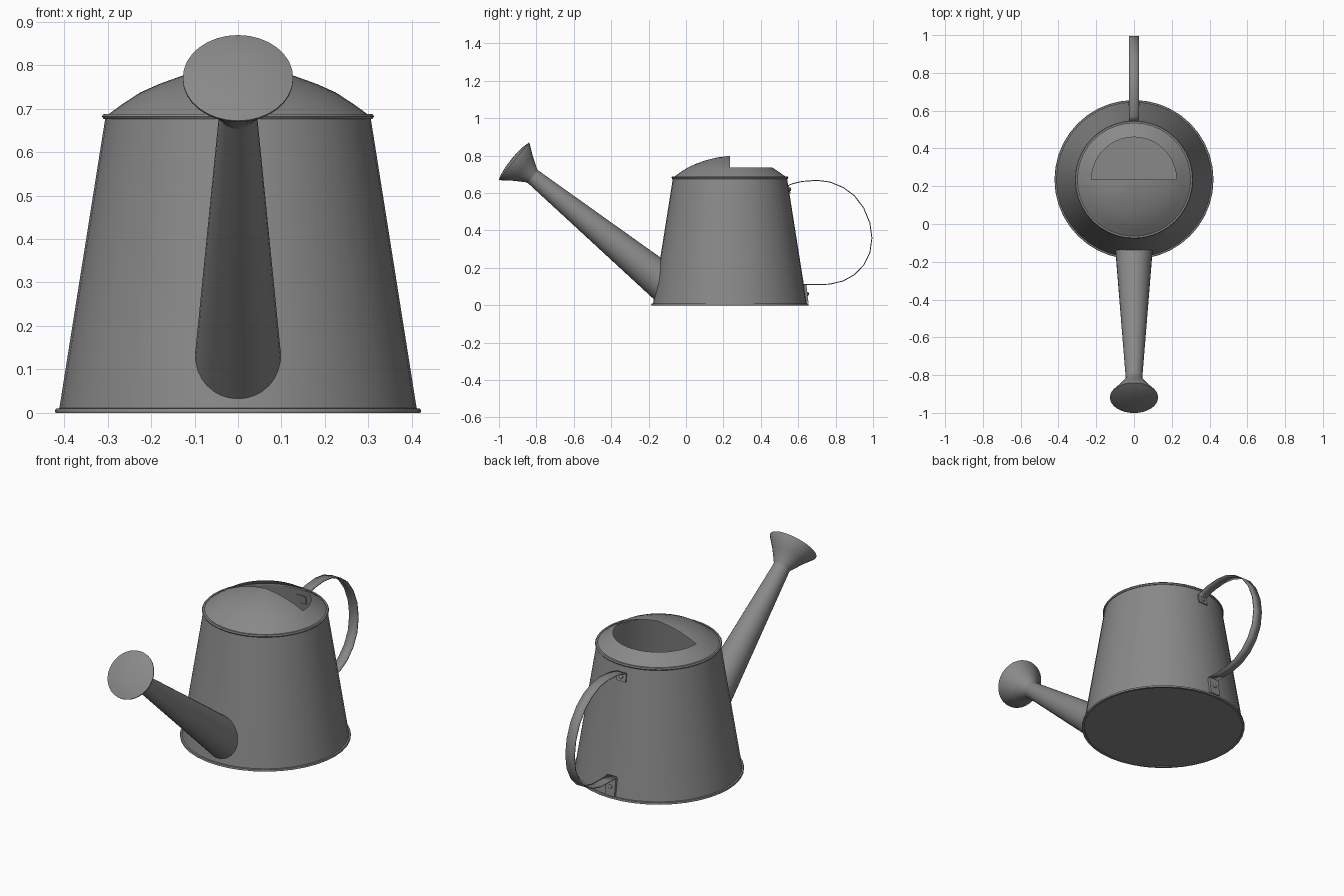
import bpy, bmesh, math
from mathutils import Vector, Matrix

if "Cube" in bpy.data.objects:
    bpy.data.objects.remove(bpy.data.objects["Cube"])

N = 40                      # sides of the round parts
CY = 0.235                  # y of the body axis
R0, R1, H = 0.412, 0.305, 0.68

metal = bpy.data.materials.new("grey_metal")
metal.diffuse_color = (0.25, 0.25, 0.25, 1)
metal.use_nodes = True
metal.node_tree.nodes["Principled BSDF"].inputs["Base Color"].default_value = metal.diffuse_color


def finish(name, bm, angle=40):
    bmesh.ops.remove_doubles(bm, verts=bm.verts, dist=1e-5)
    bmesh.ops.recalc_face_normals(bm, faces=bm.faces)
    me = bpy.data.meshes.new(name)
    bm.to_mesh(me)
    bm.free()
    ob = bpy.data.objects.new(name, me)
    bpy.context.collection.objects.link(ob)
    me.materials.append(metal)
    bpy.ops.object.select_all(action='DESELECT')
    ob.select_set(True)
    bpy.context.view_layer.objects.active = ob
    bpy.ops.object.shade_smooth_by_angle(angle=math.radians(angle))
    return ob


def loft(bm, rings, closed=False):
    rows = [[bm.verts.new(p) for p in ring] for ring in rings]
    pairs = list(zip(rows, rows[1:])) + ([(rows[-1], rows[0])] if closed else [])
    for a, b in pairs:
        for i in range(len(a)):
            j = (i + 1) % len(a)
            bm.faces.new((a[i], a[j], b[j], b[i]))


def circle(r, z, mat, n=N):
    return [mat @ Vector((r * math.cos(2 * math.pi * i / n),
                          r * math.sin(2 * math.pi * i / n), z)) for i in range(n)]


def revolve(name, profile, mat, closed=False, n=N, angle=40):
    bm = bmesh.new()
    loft(bm, [circle(max(r, 1e-7), z, mat, n) for r, z in profile], closed)
    bmesh.ops.dissolve_degenerate(bm, dist=1e-6, edges=bm.edges)
    return finish(name, bm, angle)


body_m = Matrix.Translation((0, CY, 0))

# Tapered body with its bottom, and the two rolled rims
revolve("body", [(0, 0.004), (R0, 0.004), (R1, H)], body_m)
revolve("base_rim", [(0.408, 0), (0.42, 0), (0.421, 0.005), (0.419, 0.01), (0.408, 0.011)],
        body_m, closed=True)
revolve("top_rim", [(0.300, 0.676), (0.309, 0.676), (0.313, 0.682), (0.309, 0.688),
                    (0.300, 0.688)], body_m, closed=True)

# Domed lid with the rear half of its middle left open
bm = bmesh.new()
dome = [(0.305, 0.682), (0.265, 0.711), (0.225, 0.737), (0.18, 0.757), (0.13, 0.775),
        (0.07, 0.79), (1e-7, 0.799)]
loft(bm, [circle(r, z, body_m) for r, z in dome])
hole = []
for f in bm.faces:
    c = f.calc_center_median()
    if c.y > CY and math.hypot(c.x, c.y - CY) < 0.224:
        hole.append(f)
bmesh.ops.delete(bm, geom=hole, context='FACES')
finish("domed_lid", bm)

# Spout, trimmed where it meets the tapered body
axis = Vector((0, -0.776, 0.63)).normalized()
up = Vector((0, 0.63, 0.776)).normalized()
tip = Vector((0, -0.825, 0.693))
spout_m = Matrix.Translation(tip) @ Matrix((Vector((1, 0, 0)), up, axis)).transposed().to_4x4()


def outside(p):
    return math.hypot(p.x, p.y - CY) > R0 + (R1 - R0) * p.z / H


n_sp = 32
top_ring = circle(0.043, 0, spout_m, n_sp)
low_ring = circle(0.097, -0.857, spout_m, n_sp)
foot = []
for a, b in zip(top_ring, low_ring):
    lo, hi = 0.3, 1.4
    for _ in range(30):
        mid = (lo + hi) / 2
        if outside(a.lerp(b, mid)):
            lo = mid
        else:
            hi = mid
    foot.append(a.lerp(b, hi))
bm = bmesh.new()
loft(bm, [foot, top_ring])
finish("spout", bm)

# Flared sprinkler rose with a slightly domed face
revolve("sprinkler_rose", [(0.043, -0.012), (0.046, 0.0), (0.085, 0.062), (0.127, 0.118),
                           (0.127, 0.123), (0.095, 0.132), (0.05, 0.138), (0, 0.14)],
        spout_m, n=32)


# Flat strips: a path in the y-z plane, widened along x and given thickness
def strip(name, path, half, thick):
    bm = bmesh.new()
    rows = [[bm.verts.new((s * half, y, z)) for s in (-1, 1)] for y, z in path]
    for a, b in zip(rows, rows[1:]):
        bm.faces.new((a[0], a[1], b[1], b[0]))
    ob = finish(name, bm)
    mod = ob.modifiers.new("thickness", 'SOLIDIFY')
    mod.thickness = thick
    mod.offset = 0
    return ob


handle = [(0.552, 0.605), (0.545, 0.64), (0.57, 0.65), (0.62, 0.662), (0.70, 0.668),
          (0.77, 0.659), (0.84, 0.63), (0.90, 0.586), (0.95, 0.52), (0.983, 0.44),
          (0.994, 0.36), (0.983, 0.28), (0.95, 0.215), (0.90, 0.163), (0.84, 0.13),
          (0.77, 0.113), (0.70, 0.11), (0.632, 0.112)]
strip("handle", handle, 0.027, 0.005)


# Wedge brackets on the wall, each with a rivet
def bracket(name, z0, z1, d0, d1, half):
    bm = bmesh.new()
    rings = []
    for z, d in ((z0, d0), (z1, d1)):
        y = CY + R0 + (R1 - R0) * z / H
        rings.append([Vector(p) for p in ((-half, y - 0.006, z), (half, y - 0.006, z),
                                          (half, y + d, z), (-half, y + d, z))])
    loft(bm, rings)
    bmesh.ops.holes_fill(bm, edges=bm.edges)
    finish(name, bm)
    z = (z0 + z1) / 2
    y = CY + R0 + (R1 - R0) * z / H + (d0 + d1) / 2
    rot = Matrix.Rotation(math.radians(-81), 4, 'X')
    revolve(name + "_rivet", [(0.011, -0.003), (0.010, 0.004), (0.006, 0.007), (0, 0.008)],
            Matrix.Translation((0, y, z)) @ rot, n=12)


bracket("upper_bracket", 0.598, 0.642, 0.006, 0.004, 0.027)
bracket("lower_bracket", 0.014, 0.108, 0.010, 0.014, 0.029)
